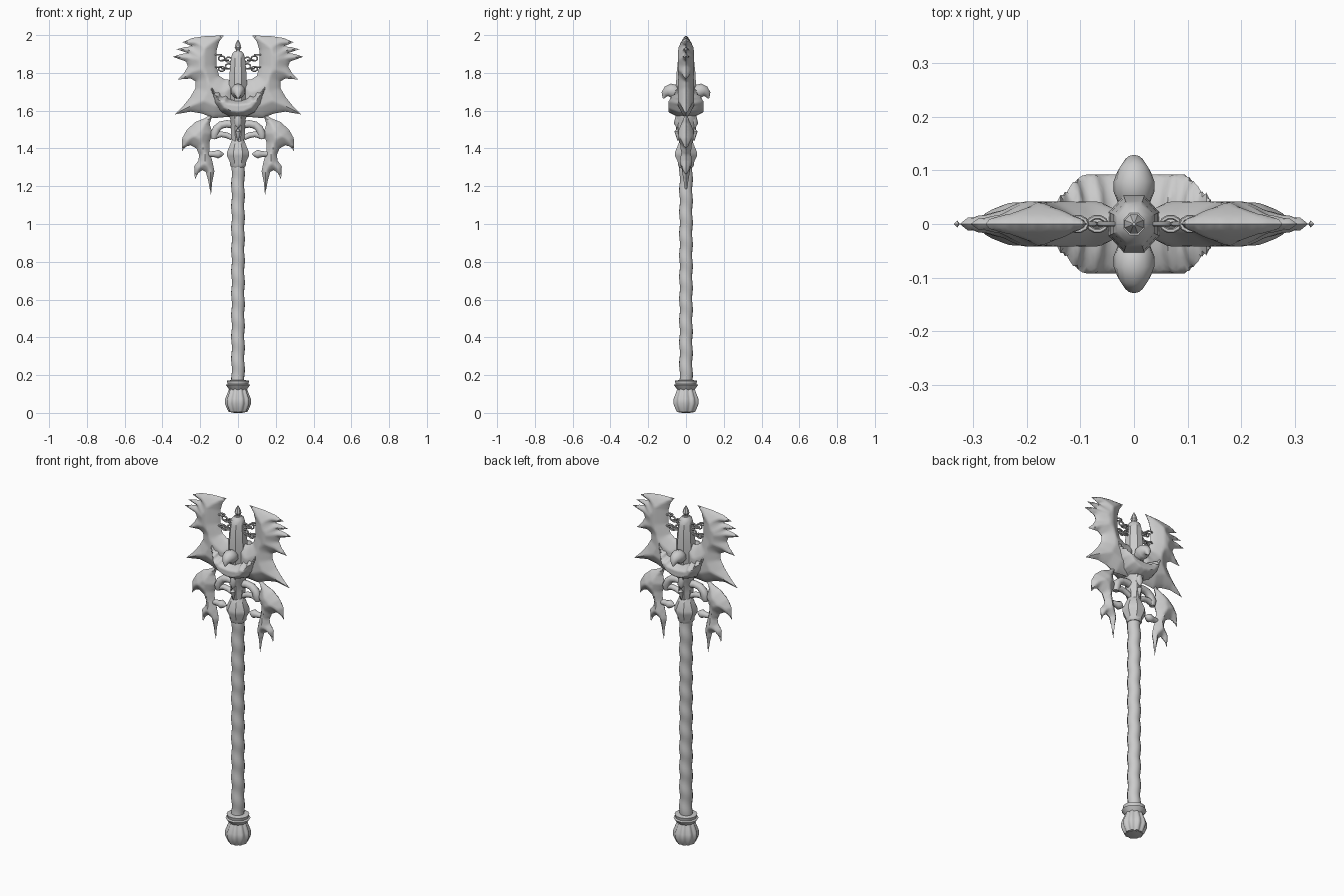
import bpy, bmesh, math
from mathutils import Vector
from mathutils.geometry import delaunay_2d_cdt

if "Cube" in bpy.data.objects:
    bpy.data.objects.remove(bpy.data.objects["Cube"])


def finish(name, bm, angle=40, mirror=None):
    me = bpy.data.meshes.new(name)
    bm.to_mesh(me)
    bm.free()
    ob = bpy.data.objects.new(name, me)
    bpy.context.collection.objects.link(ob)
    if mirror:
        m = ob.modifiers.new("mirror", 'MIRROR')
        m.use_axis = ('X' in mirror, 'Y' in mirror, False)
        m.use_mirror_merge = False
    bpy.ops.object.select_all(action='DESELECT')
    ob.select_set(True)
    bpy.context.view_layer.objects.active = ob
    bpy.ops.object.shade_smooth_by_angle(angle=math.radians(angle))
    return ob


def inside(p, poly):
    hit = False
    for a, b in zip(poly, poly[1:] + poly[:1]):
        if (a.y > p.y) != (b.y > p.y) and p.x < (b.x - a.x) * (p.y - a.y) / (b.y - a.y) + a.x:
            hit = not hit
    return hit


def edge_distance(p, poly):
    best = 9
    for a, b in zip(poly, poly[1:] + poly[:1]):
        ab = b - a
        t = max(0, min(1, (p - a).dot(ab) / ab.length_squared))
        best = min(best, (p - a - ab * t).length)
    return best


def puffed(name, pts, height, width, power, step=0.01, mirror=None):
    """Outline in x-z, swollen front and back, thin along its edge."""
    poly = [Vector(p) for p in pts]
    rim = []
    for a, b in zip(poly, poly[1:] + poly[:1]):
        n = max(1, round((b - a).length / step))
        rim += [a.lerp(b, i / n) for i in range(n)]
    xs, zs = [p.x for p in poly], [p.y for p in poly]
    inner = []
    for i in range(int((max(xs) - min(xs)) / step) + 1):
        for j in range(int((max(zs) - min(zs)) / step) + 1):
            p = Vector((min(xs) + i * step, min(zs) + (j + 0.5 * (i % 2)) * step))
            if inside(p, poly) and edge_distance(p, poly) > step * 0.45:
                inner.append(p)
    n = len(rim)
    verts, _, faces, *_ = delaunay_2d_cdt(rim + inner, [(i, (i + 1) % n) for i in range(n)], [], 0, 1e-6)
    bm = bmesh.new()
    dist = [edge_distance(v, poly) for v in verts]
    lift = [height * min(d / width, 1) ** power if d > 1e-4 else 0 for d in dist]
    front = [bm.verts.new((v.x, -h, v.y)) for v, h in zip(verts, lift)]
    back = [bm.verts.new((v.x, h, v.y)) if h else f for v, h, f in zip(verts, lift, front)]
    for f in faces:
        if not inside(sum((verts[i] for i in f), Vector((0, 0))) / 3, poly):
            continue
        bm.faces.new([front[i] for i in f])
        if any(lift[i] for i in f):
            bm.faces.new([back[i] for i in reversed(f)])
    return finish(name, bm, 50, mirror)


def lathe(name, prof, sides, sx=1, sy=1, wave=None, angle=40):
    """Profile of (radius, z) turned about z; wave(a, z) scales the radius."""
    bm = bmesh.new()
    rings = []
    for r, z in prof:
        ring = []
        for i in range(sides):
            a = 2 * math.pi * (i + 0.5) / sides
            k = r * (wave(a, z) if wave else 1)
            ring.append(bm.verts.new((k * sx * math.cos(a), k * sy * math.sin(a), z)))
        rings.append(ring)
    for lo, hi in zip(rings, rings[1:]):
        for i in range(sides):
            j = (i + 1) % sides
            bm.faces.new((lo[i], lo[j], hi[j], hi[i]))
    bm.faces.new(rings[0][::-1])
    bm.faces.new(rings[-1])
    bmesh.ops.recalc_face_normals(bm, faces=bm.faces)
    return finish(name, bm, angle)


def tube(name, path, sides=10, mirror='X'):
    """Tapered round bar through (x, y, z, radius) points."""
    bm = bmesh.new()
    rings = []
    for i, (x, y, z, r) in enumerate(path):
        d = Vector(path[min(i + 1, len(path) - 1)][:3]) - Vector(path[max(i - 1, 0)][:3])
        q = d.to_track_quat('Z', 'Y')
        rings.append([bm.verts.new(Vector((x, y, z)) + q @ Vector((
            r * math.cos(2 * math.pi * k / sides), r * math.sin(2 * math.pi * k / sides), 0)))
            for k in range(sides)])
    for lo, hi in zip(rings, rings[1:]):
        for k in range(sides):
            bm.faces.new((lo[k], lo[(k + 1) % sides], hi[(k + 1) % sides], hi[k]))
    bm.faces.new(rings[0][::-1])
    bm.faces.new(rings[-1])
    bmesh.ops.recalc_face_normals(bm, faces=bm.faces)
    return finish(name, bm, 50, mirror)


# Upper blades: feathered top, two big barbs, root hidden in the core
puffed("upper_blade", [
    (0, 1.57), (.08, 1.565), (.13, 1.56), (.19, 1.585), (.25, 1.595), (.335, 1.58), (.29, 1.625),
    (.25, 1.675), (.225, 1.72), (.225, 1.755), (.25, 1.77), (.318, 1.765), (.285, 1.80),
    (.265, 1.835), (.275, 1.86), (.345, 1.885), (.30, 1.90), (.265, 1.905), (.325, 1.925),
    (.28, 1.937), (.24, 1.94), (.295, 1.962), (.24, 1.985), (.17, 1.995), (.075, 1.998),
    (.10, 1.965), (.113, 1.92), (.115, 1.84), (.10, 1.785), (.07, 1.765), (0, 1.76)],
    0.042, 0.065, 0.7, mirror='X')

# Lower blades: hooked shoulder and long down-pointing tip
puffed("lower_blade", [
    (.13, 1.59), (.175, 1.56), (.225, 1.54), (.27, 1.50), (.295, 1.455), (.297, 1.385), (.275, 1.41),
    (.25, 1.417), (.22, 1.40), (.205, 1.365), (.21, 1.335), (.232, 1.305), (.228, 1.235),
    (.21, 1.27), (.19, 1.285), (.17, 1.275), (.158, 1.23), (.143, 1.15), (.137, 1.22),
    (.125, 1.28), (.135, 1.33), (.15, 1.38), (.152, 1.43), (.135, 1.48), (.15, 1.53)],
    0.04, 0.05, 0.7, mirror='X')

# Jagged crescent guard, swelling out on both faces
half = [(.04, 1.567), (.09, 1.59), (.125, 1.635), (.137, 1.68), (.15, 1.71), (.153, 1.775),
        (.132, 1.725), (.115, 1.70), (.095, 1.705), (.085, 1.68), (.06, 1.685), (.045, 1.665)]
puffed("crescent_guard", half + [(0, 1.66)] + [(-x, z) for x, z in half[::-1]] + [(0, 1.562)],
       0.092, 0.03, 0.5, step=0.008)

# Core, finial and collar
lathe("core", [(.033, 1.43), (.04, 1.48), (.042, 1.55), (.05, 1.57), (.051, 1.74), (.048, 1.80),
               (.041, 1.87), (.034, 1.90), (.02, 1.915)], 8, 1, 1.12)
lathe("finial", [(.02, 1.90), (.011, 1.92), (.019, 1.935), (.015, 1.95), (.003, 1.975)], 8)
lathe("collar", [(.038, 1.30), (.045, 1.31), (.045, 1.325), (.063, 1.36), (.063, 1.38),
                 (.045, 1.42), (.035, 1.445), (.022, 1.465)], 8)

# Beaked head on each face, and a claw hanging below
tube("beak", [(0, -.04, 1.69, .03), (0, -.06, 1.70, .038), (0, -.08, 1.705, .038),
              (0, -.098, 1.70, .031), (0, -.113, 1.688, .019), (0, -.12, 1.665, .004)],
     12, 'Y')
tube("neck_claw", [(0, -.035, 1.57, .02), (0, -.045, 1.53, .02), (0, -.047, 1.49, .014),
                   (0, -.042, 1.44, .003)], 8, 'Y')

# Curved braces and pegs between neck and lower blades
tube("brace", [(.02, 0, 1.525, .022), (.06, 0, 1.53, .021), (.09, 0, 1.524, .021),
               (.113, 0, 1.505, .022), (.125, 0, 1.475, .024), (.127, 0, 1.45, .015)])
tube("brace_hook", [(.03, 0, 1.455, .014), (.06, 0, 1.47, .016), (.09, 0, 1.475, .016), (.13, 0, 1.465, .018)])
tube("peg", [(.075, 0, 1.37, .003), (.09, 0, 1.37, .016), (.105, 0, 1.37, .024),
             (.12, 0, 1.37, .018), (.155, 0, 1.37, .014)])

# Chains from core to upper blades
for row, (z0, z1) in enumerate([(1.87, 1.895), (1.835, 1.83)]):
    for i in range(4):
        t = i / 3
        c = Vector((.05 + .055 * t, 0, z0 + (z1 - z0) * t - .012 * math.sin(math.pi * t)))
        flat = i % 2
        loop = []
        for k in range(11):
            a = 2 * math.pi * k / 10
            s = .013 * math.sin(a)
            loop.append((c.x + .017 * math.cos(a), s if flat else 0, c.z + (0 if flat else s), .0045))
        tube(f"chain_link_{row}_{i}", loop, 6)

# Shaft with a spiralling ripple
lathe("shaft", [(.035, .16 + 1.16 * i / 80) for i in range(81)], 12,
      wave=lambda a, z: 1 + .07 * math.cos(2 * math.pi * z / .115 + a))

# Pommel: flared ring over a ribbed bulb
lathe("pommel_ring", [(.045, .122), (.052, .13), (.066, .148), (.056, .152), (.06, .17), (.035, .174)], 16)
lathe("pommel", [(.03, .005), (.05, .006), (.058, .02), (.07, .05), (.068, .075), (.056, .105), (.045, .135)],
      60, wave=lambda a, z: 1 - .16 * (1 - abs(math.cos(5 * a))))
lathe("pommel_cap", [(.02, 0), (.042, .004), (.045, .02)], 10)
